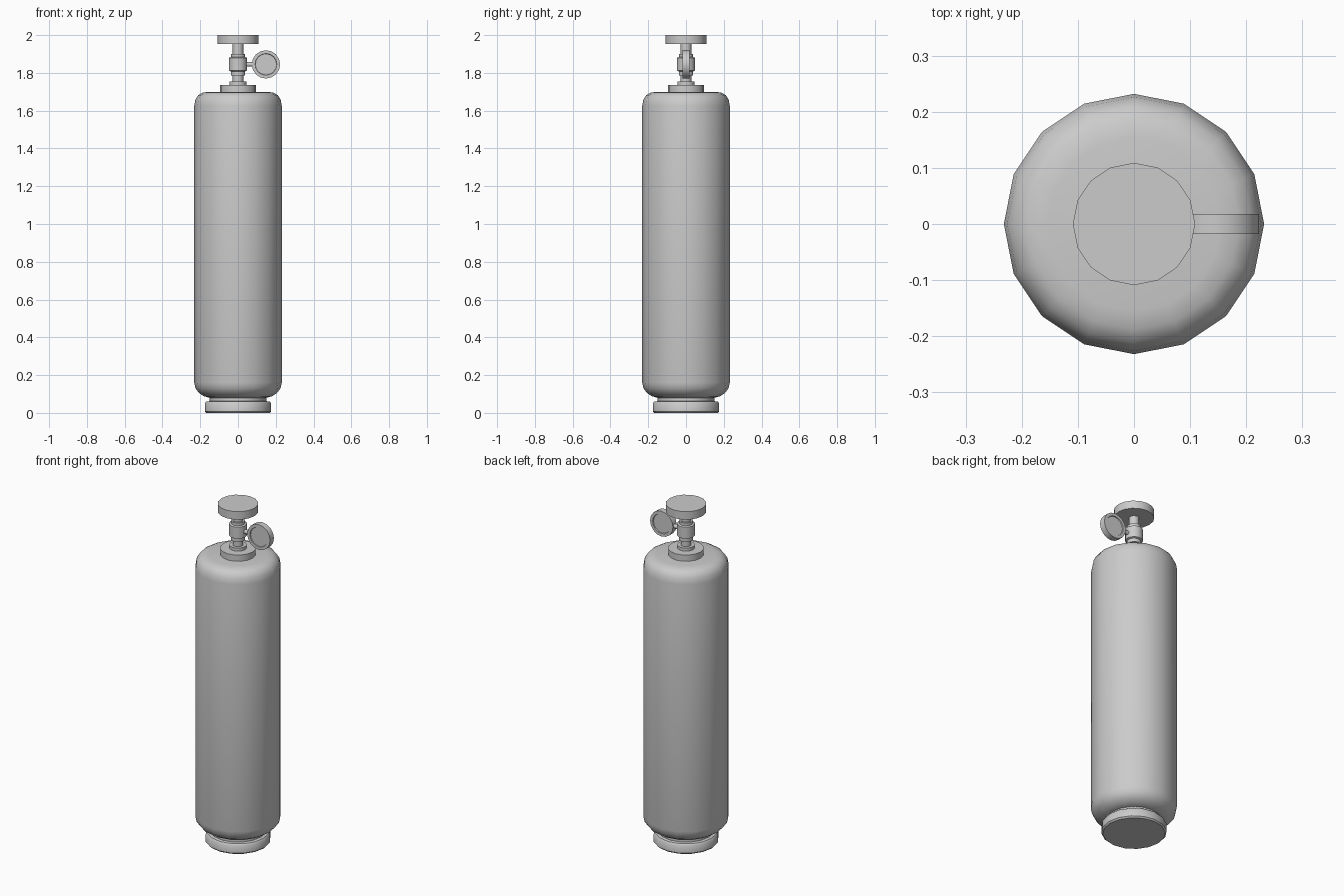
import bpy, math
from mathutils import Matrix

if "Cube" in bpy.data.objects:
    bpy.data.objects.remove(bpy.data.objects["Cube"])


def lathe(name, profile, sides=16, matrix=None, angle=40):
    """Revolve (radius, height) points around z, closing both ends."""
    verts, faces = [], []
    for r, z in profile:
        for i in range(sides):
            a = 2 * math.pi * i / sides
            verts.append((r * math.cos(a), r * math.sin(a), z))
    for k in range(len(profile) - 1):
        for i in range(sides):
            j = (i + 1) % sides
            faces.append((k * sides + i, k * sides + j,
                          (k + 1) * sides + j, (k + 1) * sides + i))
    faces.append(tuple(reversed(range(sides))))
    faces.append(tuple(range((len(profile) - 1) * sides, len(profile) * sides)))
    mesh = bpy.data.meshes.new(name)
    mesh.from_pydata(verts, [], faces)
    if matrix:
        mesh.transform(matrix)
    obj = bpy.data.objects.new(name, mesh)
    bpy.context.collection.objects.link(obj)
    bpy.ops.object.select_all(action='DESELECT')
    obj.select_set(True)
    bpy.context.view_layer.objects.active = obj
    bpy.ops.object.shade_smooth_by_angle(angle=math.radians(angle))
    return obj


# foot ring and the short waist above it
lathe("foot", [(0.168, 0), (0.176, 0.008), (0.176, 0.05), (0.168, 0.06),
               (0.15, 0.062), (0.15, 0.09)])

# main tank with rounded shoulders
lathe("tank", [(0.15, 0.08), (0.18, 0.088), (0.207, 0.106), (0.225, 0.13),
               (0.232, 0.16), (0.232, 1.625), (0.226, 1.658), (0.211, 1.682),
               (0.188, 1.695), (0.155, 1.70)])

# collar on top of the tank
lathe("collar", [(0.096, 1.69), (0.096, 1.737)])
lathe("collar_nut", [(0.046, 1.73), (0.046, 1.755)])

# valve stem and body
lathe("valve_stem", [(0.028, 1.75), (0.028, 1.96)])
lathe("valve_body", [(0.038, 1.787), (0.038, 1.808), (0.048, 1.812),
                     (0.048, 1.88), (0.038, 1.884), (0.038, 1.90)])

# hand wheel
lathe("hand_wheel", [(0.109, 1.953), (0.109, 2.0)])

# pressure gauge, dial sunk slightly on both faces, axis along y
lathe("gauge", [(0.056, -0.013), (0.058, -0.018), (0.075, -0.018),
                (0.075, 0.018), (0.058, 0.018), (0.056, 0.013)],
      matrix=Matrix.Translation((0.148, 0, 1.845)) @ Matrix.Rotation(math.pi / 2, 4, 'X'))

# pipe from valve to gauge
lathe("gauge_pipe", [(0.012, 0.03), (0.012, 0.085)], sides=12,
      matrix=Matrix.Translation((0, 0, 1.845)) @ Matrix.Rotation(math.pi / 2, 4, 'Y'))
